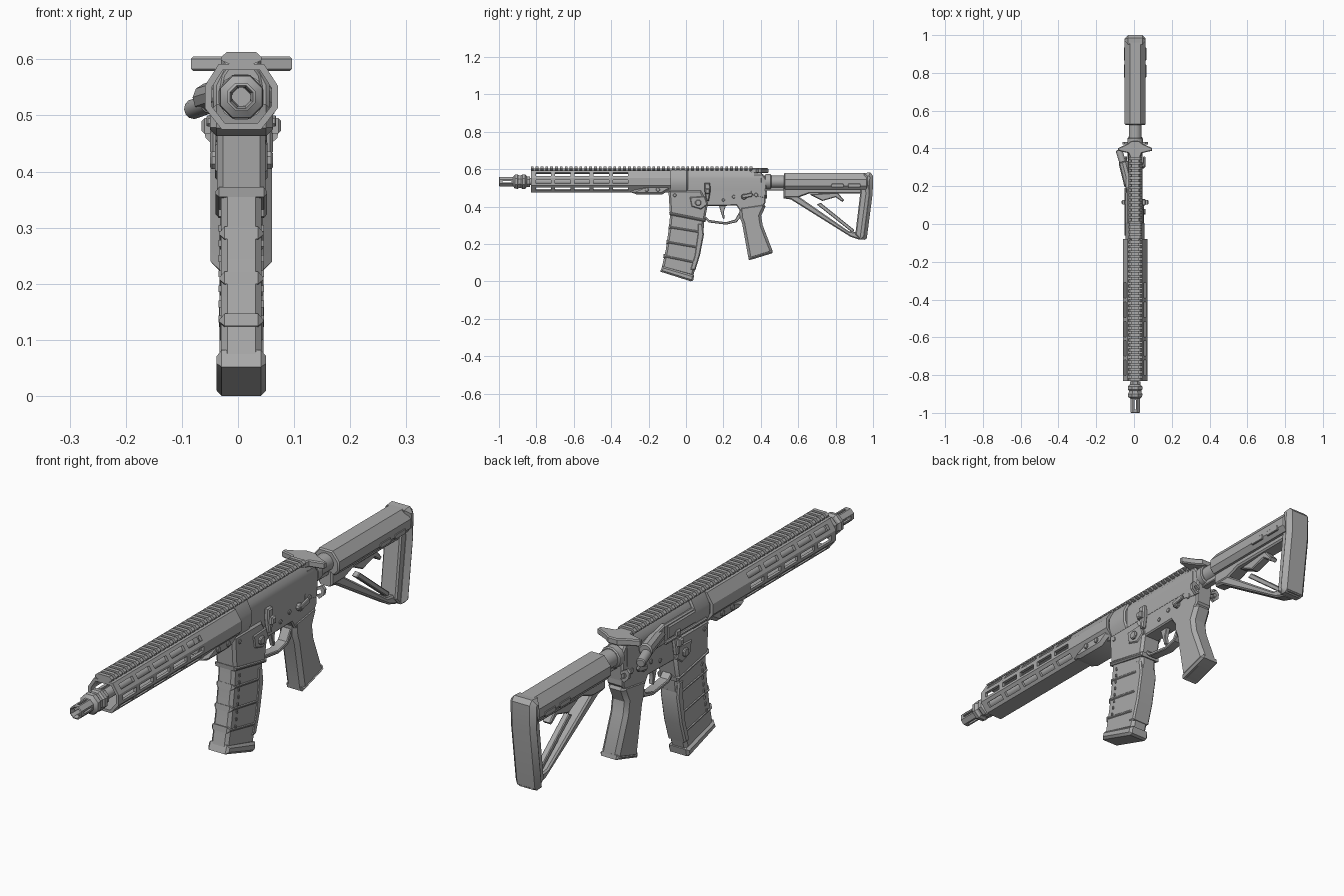
import bpy, bmesh, math
from mathutils import Matrix, Vector

if "Cube" in bpy.data.objects:
    bpy.data.objects.remove(bpy.data.objects["Cube"])

CX = 0.006   # centre plane of the body
BZ = 0.533   # bore height
grey = bpy.data.materials.new("flat_grey")
grey.diffuse_color = (0.4, 0.4, 0.4, 1)
grey.use_nodes = True
grey.node_tree.nodes["Principled BSDF"].inputs["Base Color"].default_value = grey.diffuse_color


def finish(name, bm):
    bmesh.ops.recalc_face_normals(bm, faces=bm.faces)
    me = bpy.data.meshes.new(name)
    bm.to_mesh(me)
    bm.free()
    me.materials.append(grey)
    ob = bpy.data.objects.new(name, me)
    bpy.context.collection.objects.link(ob)
    return ob


def extrude(name, pts, axis, a, b, bevel=0.0):
    """Extrude a 2D outline along an axis; bevel the rims of both ends."""
    place = {'X': lambda p, t: (t + CX, p[0], p[1]),
             'Y': lambda p, t: (p[0] + CX, t, p[1]),
             'Z': lambda p, t: (p[0] + CX, p[1], t)}[axis]
    bm = bmesh.new()
    lo = [bm.verts.new(place(p, a)) for p in pts]
    hi = [bm.verts.new(place(p, b)) for p in pts]
    n = len(pts)
    caps = [bm.faces.new(lo), bm.faces.new(hi)]
    for i in range(n):
        j = (i + 1) % n
        bm.faces.new((lo[i], lo[j], hi[j], hi[i]))
    bmesh.ops.recalc_face_normals(bm, faces=bm.faces)
    if bevel:
        rim = list({e for f in caps for e in f.edges})
        bmesh.ops.bevel(bm, geom=rim, offset=bevel, segments=1,
                        affect='EDGES', clamp_overlap=True)
    return finish(name, bm)


def plate(name, pts, half, bevel=0.0):
    return extrude(name, pts, 'X', -half, half, bevel)


def box(name, x, y, z, bevel=0.0):
    return extrude(name, [(y[0], z[0]), (y[1], z[0]), (y[1], z[1]), (y[0], z[1])],
                   'X', x[0], x[1], bevel)


def mirrored(right):
    """Full outline from its right half, listed bottom to top."""
    return right + [(-x, z) for x, z in reversed(right)]


def lathe(name, prof, n, start=(CX, 0, BZ), axis=(0, 1, 0)):
    """Turn (distance, radius) pairs around an axis."""
    rot = Vector((0, 0, 1)).rotation_difference(Vector(axis)).to_matrix()
    bm = bmesh.new()
    rings = []
    for d, r in prof:
        k = n if r else 1
        rings.append([bm.verts.new(Vector(start) + rot @ Vector((
            r * math.cos(math.tau * (i + .5) / n), r * math.sin(math.tau * (i + .5) / n), d)))
            for i in range(k)])
    for A, B in zip(rings, rings[1:]):
        for i in range(n):
            j = (i + 1) % n
            f = [A[i % len(A)], A[j % len(A)], B[j % len(B)], B[i % len(B)]]
            bm.faces.new(list(dict.fromkeys(f)))
    return finish(name, bm)


def rod(name, p, q, r, n=12):
    p, q = Vector(p), Vector(q)
    L = (q - p).length
    c = r * .2
    return lathe(name, [(0, 0), (0, r - c), (c, r), (L - c, r), (L, r - c), (L, 0)],
                 n, p, (q - p).normalized())


def cut(ob, mats):
    """Cut unit cubes, placed by matrices, out of an object."""
    bm = bmesh.new()
    for m in mats:
        bmesh.ops.create_cube(bm, size=1, matrix=m)
    cutter = finish("cutter", bm)
    cutter.hide_render = True
    mod = ob.modifiers.new("cut", 'BOOLEAN')
    mod.operation, mod.solver, mod.object = 'DIFFERENCE', 'EXACT', cutter
    dg = bpy.context.evaluated_depsgraph_get()
    me = bpy.data.meshes.new_from_object(ob.evaluated_get(dg))
    ob.modifiers.clear()
    ob.data = me
    bpy.data.objects.remove(cutter)


def radial(y, x, z, deg, size):
    return (Matrix.Translation((CX + x, y, z)) @ Matrix.Rotation(-math.radians(deg), 4, 'Y')
            @ Matrix.Diagonal((*size, 1)))


# Barrel and muzzle
lathe("barrel", [(-.93, 0), (-.93, .019), (-.1, .019), (-.1, 0)], 16)
muzzle = lathe("muzzle", [(-.92, 0), (-.92, .016), (-.99, .018), (-1, .022), (-.998, .027),
                          (-.925, .027), (-.915, .04), (-.9, .042), (-.892, .036), (-.882, .036),
                          (-.875, .042), (-.86, .042), (-.85, .03), (-.835, .03), (-.835, 0)], 8)
cut(muzzle, [radial(-.957, .024 * math.cos(math.radians(a)), BZ + .024 * math.sin(math.radians(a)),
                    a, (.018, .05, .008)) for a in (0, 90, 180, 270)])

# Handguard: hollow eight-sided tube with three rows of slots per side
octo = mirrored([(.035, .475), (.065, .513), (.065, .553), (.04, .592)])
inner = [(x * .82, BZ + (z - BZ) * .82) for x, z in octo]
bm = bmesh.new()
loops = [[bm.verts.new((x + CX, y, z)) for x, z in sec]
         for sec, y in ((octo, -.83), (octo, -.08), (inner, -.08), (inner, -.83))]
for A, B in zip(loops, loops[1:] + loops[:1]):
    for i in range(8):
        j = (i + 1) % 8
        bm.faces.new((A[i], A[j], B[j], B[i]))
guard = finish("handguard", bm)
slots = []
for i in range(5):
    y = -.762 + i * .103
    for x, z, a in ((.0525, .5725, 32.6), (.062, .533, 0), (.05, .494, -38)):
        slots.append(radial(y, x, z, a, (.036, .082, .02)))
        slots.append(radial(y, -x, z, 180 - a, (.036, .082, .02)))
cut(guard, slots)
plate("handguard_clamp", [(-.3, .478), (-.26, .463), (-.13, .463), (-.085, .49), (-.085, .52),
                          (-.2, .52)], .056, .012)
for s in (1, -1):
    for y in (-.21, -.15):
        rod("clamp_screw", (CX + s * .04, y, .49), (CX + s * .062, y, .49), .011, 8)
lathe("barrel_nut", [(-.3, 0), (-.3, .042), (-.09, .042), (-.09, 0)], 12)

# Top rail with teeth
extrude("rail_base", [(-.02, .585), (.02, .585), (.02, .602), (-.02, .602)], 'Y', -.83, .36)
tooth = mirrored([(.022, .592), (.036, .598), (.036, .604), (.026, .613)])
for i in range(46):
    y = -.83 + i * .026
    extrude("rail_tooth", tooth, 'Y', y, y + .015)

# Upper receiver
extrude("upper_receiver", mirrored([(.036, .485), (.038, .55), (.034, .572), (.02, .592)]),
        'Y', -.09, .405, .004)
extrude("receiver_front_ring", mirrored([(.035, .475), (.05, .51), (.05, .555), (.03, .595)]),
        'Y', -.085, .01, .006)
box("port_cover", (-.05, -.034), (-.02, .17), (.508, .558), .005)
box("port_recess_frame", (-.045, -.03), (-.05, .19), (.5, .566), .005)
rod("port_hinge", (CX - .05, -.06, .502), (CX - .05, .19, .502), .007, 8)
plate("shell_deflector", [(.19, .5), (.19, .575), (.25, .56), (.26, .5)], .01, .004
      ).location.x = -.042
rod("forward_assist_housing", (CX - .03, .2, .54), (CX - .062, .33, .53), .027, 10)
rod("forward_assist", (CX - .055, .29, .522), (CX - .086, .392, .511), .018, 12)

# Charging handle with two wings
extrude("charging_handle", [(-.022, .34), (.022, .34), (.035, .375), (.09, .388), (.09, .402),
                            (.04, .425), (.02, .44), (-.02, .44), (-.04, .425), (-.09, .402),
                            (-.09, .388), (-.035, .375)], 'Z', .579, .605, .004)

# Lower receiver and magazine well
plate("lower_receiver", [(-.08, .49), (-.08, .36), (.09, .33), (.105, .402), (.27, .405),
                         (.3, .36), (.4, .385), (.425, .42), (.425, .49)], .035, .005)
plate("magazine_well", [(-.094, .488), (-.086, .36), (.1, .322), (.118, .42), (.08, .488)],
      .043, .01)
plate("magazine_well_rim", [(-.09, .372), (-.088, .355), (.104, .317), (.107, .334)], .046, .006)
plate("rear_lug", [(.34, .46), (.425, .44), (.435, .54), (.41, .575), (.36, .575)], .036, .006)

# Trigger and guard
plate("trigger_guard", [(.1, .335), (.12, .315), (.215, .303), (.27, .316), (.3, .35),
                        (.3, .37), (.285, .37), (.262, .33), (.213, .316), (.125, .328),
                        (.108, .345)], .02, .003)
plate("trigger", [(.175, .41), (.215, .41), (.202, .37), (.207, .338), (.198, .334),
                  (.186, .37)], .009, .002)

# Controls and pins on both sides
for s in (1, -1):
    for y, z, r in ((.255, .452, .009), (.375, .462, .011), (.2, .435, .008), (-.06, .46, .009)):
        rod("pin", (CX + s * .02, y, z), (CX + s * (.046 if y < 0 else .039), y, z), r, 8)
    rod("selector_hub", (CX + s * .03, .31, .452), (CX + s * .05, .31, .452), .015, 10)
    extrude("selector_lever", [(.3, .462), (.3, .444), (.35, .452), (.358, .464), (.35, .474)],
            'X', s * .042, s * .054, .003)
    extrude("bolt_catch", [(.1, .525), (.128, .525), (.132, .49), (.122, .43), (.108, .43),
                           (.098, .49)], 'X', s * .034, s * .056, .005)
    extrude("bolt_catch_paddle", [(.103, .495), (.127, .495), (.127, .468), (.103, .468)],
            'X', s * .05, s * .071, .005)
    extrude("release_fence", [(.02, .45), (.1, .455), (.115, .41), (.08, .385), (.03, .4)],
            'X', s * .034, s * .047, .004)
    rod("magazine_release", (CX + s * .03, .065, .42), (CX + s * .056, .065, .42), .017, 8)

# Magazine: curved body, raised bands, base plate
front = [(-.083, .38), (-.092, .28), (-.108, .17), (-.13, .07)]
rear = [(.1, .345), (.092, .25), (.07, .14), (.037, .025)]
plate("magazine", front + rear[::-1], .036, .011)
for (fy, fz), (ry, rz) in ((( -.092, .28), (.09, .25)), ((-.104, .2), (.077, .168)),
                           ((-.12, .125), (.056, .088))):
    plate("magazine_band", [(fy - .002, fz), (fy + .001, fz + .022), (ry + .004, rz + .022),
                            (ry + .001, rz)], .039, .009)
plate("magazine_spine", [(.088, .31), (.096, .25), (.075, .14), (.05, .06), (.02, .06),
                         (.045, .14), (.06, .25), (.06, .31)], .039, .006)
plate("magazine_base", [(-.126, .082), (-.138, .052), (.026, 0), (.038, .004), (.044, .032)],
      .044, .009)
for s in (1, -1):
    for i in range(8):
        z = .32 - i * .027
        y = -.055 - .4 * (.32 - z) ** 2 - .06 * (.32 - z)
        extrude("window_mark", [(y, z), (y + .006, z), (y + .004, z + .012), (y - .002, z + .012)],
                'X', s * .034, s * .0405)

# Pistol grip
plate("grip", [(.285, .4), (.288, .34), (.3, .31), (.335, .118), (.35, .116), (.46, .15),
               (.462, .165), (.41, .3), (.402, .35), (.425, .4), (.415, .42)], .038, .014)
plate("grip_base", [(.334, .13), (.337, .113), (.464, .151), (.461, .168)], .04, .008)

# Buffer tube, nut and sling plate
lathe("buffer_tube", [(.4, 0), (.4, .034), (.9, .034), (.9, 0)], 16)
lathe("castle_nut", [(.425, 0), (.425, .042), (.452, .042), (.456, .037), (.456, 0)], 12)
plate("tube_key", [(.43, .486), (.56, .486), (.56, .51), (.43, .51)], .014, .003)
for s in (1, -1):
    extrude("sling_loop", [(s * .03, .48), (s * .056, .495), (s * .068, .482), (s * .064, .46),
                           (s * .045, .442), (s * .03, .452), (s * .048, .458), (s * .055, .47),
                           (s * .05, .48), (s * .03, .468)], 'Y', .422, .434)

# Stock: chamfered cheek body, triangle frame and butt pad
extrude("stock_body", mirrored([(.04, .49), (.056, .51), (.056, .545), (.028, .58)]),
        'Y', .525, .97, .005)
plate("stock_front_block", [(.522, .5), (.522, .448), (.6, .448), (.66, .47), (.95, .47),
                            (.95, .5)], .03, .006)
plate("stock_strut", [(.522, .465), (.522, .443), (.56, .438), (.88, .238), (.93, .222),
                      (.92, .262), (.87, .268), (.6, .455)], .026, .006)
plate("stock_rear_post", [(.935, .5), (.905, .25), (.93, .224), (.965, .226), (.985, .5)],
      .036, .006)
plate("butt_pad", [(.95, .579), (.985, .582), (1, .565), (.998, .47), (.967, .232), (.955, .222),
                   (.93, .224), (.962, .47)], .055, .018)
plate("adjust_lever", [(.66, .465), (.73, .43), (.8, .45), (.835, .425), (.845, .435),
                       (.81, .475)], .018, .004)
plate("inner_brace", [(.7, .41), (.72, .42), (.9, .275), (.89, .26)], .012, .003)
for s in (1, -1):
    for y in (.78, .87):
        extrude("stock_slot", [(y, .502), (y + .06, .502), (y + .065, .512), (y + .06, .522),
                               (y, .522), (y - .005, .512)], 'X', s * .05, s * .059, .002)

# Smooth shading on round parts, sharp elsewhere
bpy.ops.object.select_all(action='SELECT')
bpy.context.view_layer.objects.active = bpy.data.objects["barrel"]
bpy.ops.object.shade_smooth_by_angle(angle=math.radians(32))
